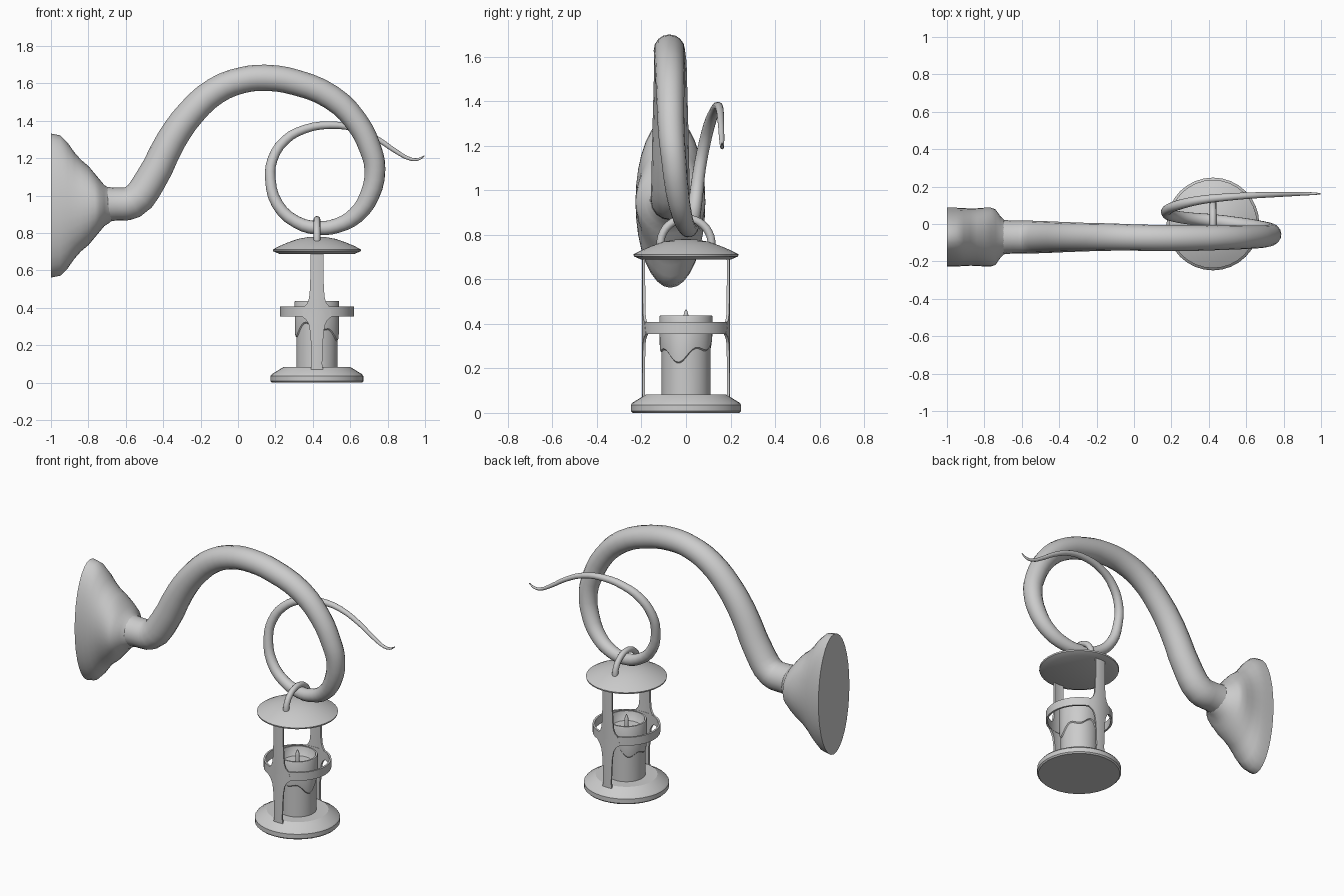
import bpy, bmesh
from math import sin, cos, pi, tau

if "Cube" in bpy.data.objects:
    bpy.data.objects.remove(bpy.data.objects["Cube"])

CX = 0.422  # lantern axis


def finish(name, bm, angle=0.7):
    bmesh.ops.remove_doubles(bm, verts=bm.verts, dist=1e-5)
    bmesh.ops.recalc_face_normals(bm, faces=bm.faces)
    me = bpy.data.meshes.new(name)
    bm.to_mesh(me)
    bm.free()
    ob = bpy.data.objects.new(name, me)
    bpy.context.collection.objects.link(ob)
    smooth(ob, angle)
    return ob


def smooth(ob, angle=0.7):
    bpy.ops.object.select_all(action='DESELECT')
    ob.select_set(True)
    bpy.context.view_layer.objects.active = ob
    bpy.ops.object.shade_smooth_by_angle(angle=angle)


def loft(name, rings, cap=True, closed=False, angle=0.7):
    """Skin a list of equal-length vertex rings."""
    bm = bmesh.new()
    vs = [[bm.verts.new(p) for p in r] for r in rings]
    n = len(rings[0])
    pairs = list(zip(vs, vs[1:])) + ([(vs[-1], vs[0])] if closed else [])
    for a, b in pairs:
        for i in range(n):
            j = (i + 1) % n
            bm.faces.new((a[i], a[j], b[j], b[i]))
    if cap:
        bm.faces.new(vs[0])
        bm.faces.new(vs[-1])
    return finish(name, bm, angle)


def lathe(name, profile, n=32, **kw):
    """Revolve (radius, z) about the lantern axis; z may be a function of angle."""
    ang = [tau * i / n for i in range(n)]
    rings = [[(CX + r * cos(t), r * sin(t), z(t) if callable(z) else z) for t in ang]
             for r, z in profile]
    return loft(name, rings, **kw)


def tube(name, pts, res=3, bevel_res=6):
    """Tapered tube through (x, y, z, radius) points."""
    cu = bpy.data.curves.new(name, 'CURVE')
    cu.dimensions = '3D'
    cu.bevel_depth = 1.0
    cu.bevel_resolution = bevel_res
    cu.resolution_u = res
    cu.use_fill_caps = True
    sp = cu.splines.new('BEZIER')
    sp.bezier_points.add(len(pts) - 1)
    for bp, (x, y, z, r) in zip(sp.bezier_points, pts):
        bp.co = (x, y, z)
        bp.radius = r
        bp.handle_left_type = bp.handle_right_type = 'AUTO'
    ob = bpy.data.objects.new(name, cu)
    bpy.context.collection.objects.link(ob)
    bpy.ops.object.select_all(action='DESELECT')
    ob.select_set(True)
    bpy.context.view_layer.objects.active = ob
    bpy.ops.object.convert(target='MESH')
    smooth(bpy.context.view_layer.objects.active)


# Wall plate: elliptical flare (x, half depth y, half height z)
plate = [(-1, .157, .385), (-.95, .157, .375), (-.91, .155, .335), (-.875, .153, .285),
         (-.84, .154, .245), (-.80, .157, .212), (-.765, .157, .17), (-.74, .148, .14),
         (-.715, .112, .11), (-.69, .088, .094), (-.66, .07, .07)]
loft("wall_plate", [[(x, -.07 + hy * cos(tau * i / 32), .947 + hz * sin(tau * i / 32))
                     for i in range(32)] for x, hy, hz in plate])

# Curling branch arm that tapers to a tendril
tube("curled_arm", [
    (-.73, -.07, .955, .095), (-.65, -.07, .955, .088), (-.565, -.07, .965, .088),
    (-.47, -.07, 1.08, .085), (-.355, -.07, 1.30, .08), (-.25, -.07, 1.445, .076),
    (-.12, -.07, 1.56, .073), (.02, -.073, 1.617, .07), (.15, -.075, 1.63, .07),
    (.31, -.075, 1.605, .069), (.5, -.072, 1.525, .066), (.63, -.07, 1.40, .062),
    (.708, -.065, 1.25, .059), (.732, -.055, 1.14, .056), (.703, -.04, 1.0, .052),
    (.63, -.02, .895, .046), (.53, .0, .84, .04), (.43, .015, .827, .037),
    (.31, .028, .86, .033), (.21, .043, .955, .031), (.173, .06, 1.09, .028),
    (.185, .08, 1.195, .027), (.25, .105, 1.295, .026), (.355, .128, 1.355, .023),
    (.49, .143, 1.377, .02), (.62, .152, 1.36, .017), (.75, .157, 1.30, .014),
    (.84, .16, 1.24, .012), (.925, .162, 1.195, .009), (.965, .162, 1.195, .007),
    (.997, .162, 1.213, .003)])

# Hanging loop on the roof
tube("hanging_loop", [(CX, .115 * cos(a), .758 + .115 * sin(a), .018)
                      for a in [-.25 + (pi + .5) * i / 10 for i in range(11)]], 2, 4)

# Roof and base discs
lathe("lantern_roof", [(.2, .688), (.234, .703), (.236, .712), (.2, .731), (.15, .752),
                       (.1, .769), (.05, .778), (.008, .781)])
lathe("lantern_base", [(.24, 0), (.248, .008), (.248, .036), (.24, .046), (.18, .083)], angle=.5)

# Middle band
lathe("middle_band", [(.185, .355), (.197, .355), (.197, .408), (.185, .408)],
      cap=False, closed=True)

# Two straps bent round the band, flaring where they meet it (z, half width)
strap = [(.07, .032), (.1, .027), (.2, .03), (.27, .035), (.31, .042), (.335, .055), (.355, .08),
         (.408, .065), (.425, .05), (.45, .041), (.5, .036), (.6, .033), (.7, .034)]
for side, name in ((-1, "front_strap"), (1, "back_strap")):
    rings = []
    for z, w in strap:
        cols = [w / .19 * (k / 3 - 1) for k in range(7)]
        rings.append([(CX + r * sin(a), side * r * cos(a), z)
                      for r, seq in ((.198, cols), (.186, cols[::-1])) for a in seq])
    loft(name, rings)


# Candle with a hollow top and a wavy coat of dripped wax
def drip(dz):
    return lambda t: .272 + dz - .03 * cos(2 * (t + .35)) - .02 * cos(5 * (t + .3))


lathe("candle", [(.11, .08), (.11, drip(0)), (.116, drip(.006)), (.118, drip(.03)),
                 (.119, .432), (.116, .438), (.106, .438), (.1, .41), (.085, .385), (.01, .38)], n=48)
lathe("wick", [(.012, .375), (.012, .435), (.009, .45), (.002, .465)], n=10)
